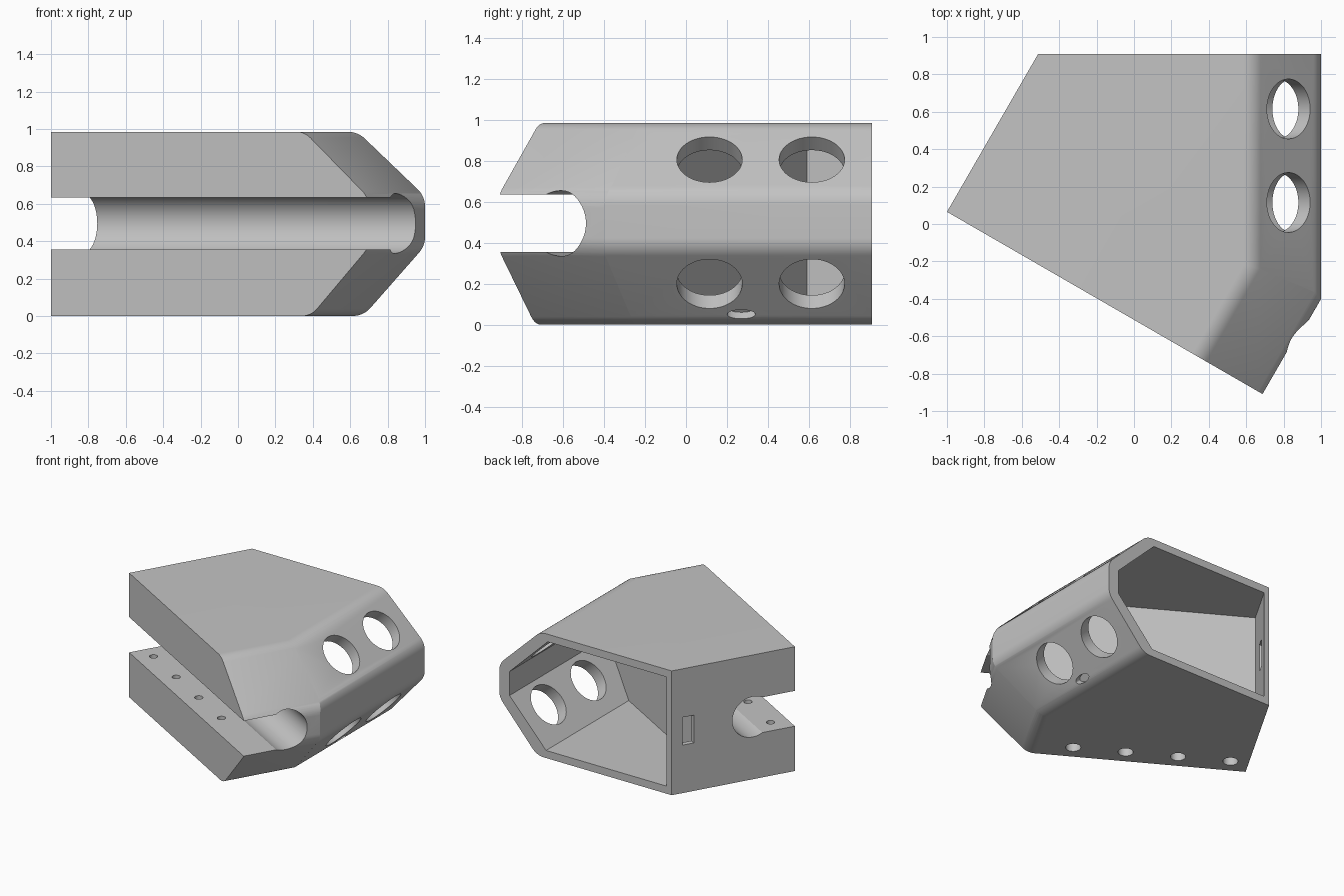
import bpy, bmesh, math
from mathutils import Matrix, Vector

cube = bpy.data.objects.get("Cube")
if cube:
    bpy.data.objects.remove(cube, do_unlink=True)

# Frame of the angled front wing: u along the front face, v inward
WING = Matrix.Translation((-1, 0.065, 0)) @ Matrix.Rotation(math.radians(-30), 4, "Z")
WORLD = Matrix.Identity(4)


def finish(name, bm, matrix):
    bm.transform(matrix)
    bmesh.ops.recalc_face_normals(bm, faces=bm.faces[:])
    mesh = bpy.data.meshes.new(name)
    bm.to_mesh(mesh)
    bm.free()
    ob = bpy.data.objects.new(name, mesh)
    bpy.context.collection.objects.link(ob)
    return ob


def fillet(corners, radius, steps=8):
    """Round every corner given as (a, z, True) with an arc."""
    out = []
    for i, (a, z, rounded) in enumerate(corners):
        p = Vector((a, z))
        if not rounded:
            out.append(p)
            continue
        d0 = (Vector(corners[i - 1][:2]) - p).normalized()
        d1 = (Vector(corners[(i + 1) % len(corners)][:2]) - p).normalized()
        half = d0.angle(d1) / 2
        center = p + (d0 + d1).normalized() * radius / math.sin(half)
        start = p + d0 * radius / math.tan(half) - center
        end = p + d1 * radius / math.tan(half) - center
        for k in range(steps + 1):
            t = k / steps
            out.append(center + (start * (1 - t) + end * t).normalized() * radius)
    return out


def prism(name, profile, near, far, matrix=WORLD):
    """Extrude an (a, z) profile along the second axis."""
    bm = bmesh.new()
    face = bm.faces.new([bm.verts.new((p[0], near, p[1])) for p in profile])
    new = bmesh.ops.extrude_face_region(bm, geom=[face])["geom"]
    verts = [g for g in new if isinstance(g, bmesh.types.BMVert)]
    bmesh.ops.translate(bm, verts=verts, vec=(0, far - near, 0))
    return finish(name, bm, matrix)


def box(name, a, b, z, matrix=WORLD):
    corners = [(a[0], z[0]), (a[1], z[0]), (a[1], z[1]), (a[0], z[1])]
    return prism(name, corners, b[0], b[1], matrix)


def cylinder(name, radius, depth, matrix, sides=48):
    bm = bmesh.new()
    bmesh.ops.create_cone(bm, cap_ends=True, segments=sides,
                          radius1=radius, radius2=radius, depth=depth)
    return finish(name, bm, matrix)


def combine(target, tool, operation="DIFFERENCE"):
    mod = target.modifiers.new("cut", "BOOLEAN")
    mod.operation, mod.object, mod.solver = operation, tool, "EXACT"
    bpy.context.view_layer.objects.active = target
    bpy.ops.object.modifier_apply(modifier=mod.name)
    bpy.data.objects.remove(tool, do_unlink=True)


# Body: straight chamfered prism met by the angled wing prism
HEIGHT = 0.985
side_profile = [(-1.3, 0, False), (0.67, 0, True), (1, 0.375, True),
                (1, 0.64, True), (0.64, HEIGHT, True), (-1.3, HEIGHT, False)]
REACH = 1.965
wing_profile = [(0, 0, False), (REACH - 0.36, 0, True), (REACH, 0.37, True),
                (REACH, 0.63, True), (REACH - 0.40, HEIGHT, True), (0, HEIGHT, False)]
body = prism("housing", fillet(side_profile, 0.13), -1.6, 0.91)
wing = prism("wing", fillet(wing_profile, 0.13), 0, 2.6, WING)
combine(body, wing, "INTERSECT")

# Hollow interior, open at the back
inner = [(-1.3, 0.06), (0.59, 0.06), (0.91, 0.41), (0.91, 0.60),
         (0.575, 0.925), (-1.3, 0.925)]
cavity = prism("cavity", inner, -1.5, 1.2)
combine(cavity, box("limit", (0.04, 3), (0.63, 3), (-1, 2), WING), "INTERSECT")
combine(body, cavity)

# Front slot ending in a round channel
combine(body, box("slot", (-0.3, 2.4), (-0.3, 0.335), (0.355, 0.635), WING))
channel = WING @ Matrix.Translation((1, 0.335, 0.495)) @ Matrix.Rotation(math.pi / 2, 4, "Y")
combine(body, cylinder("channel", 0.16, 3, channel, 64))

# Round openings in the upper and lower chamfers
up = Vector((0.345, 0, 0.36)).to_track_quat("Z", "Y").to_matrix().to_4x4()
down = Vector((0.375, 0, -0.33)).to_track_quat("Z", "Y").to_matrix().to_4x4()
for y in (0.115, 0.615):
    for x, z, turn in ((0.82, 0.80, up), (0.845, 0.20, down)):
        combine(body, cylinder("opening", 0.16, 0.34, Matrix.Translation((x, y, z)) @ turn))

# Counterbored screw holes through the lower lip
for i in range(4):
    spot = WING @ Matrix.Translation((0.135 + 0.385 * i, 0.13, 0))
    combine(body, cylinder("head", 0.055, 0.4, spot, 32))
    combine(body, cylinder("shank", 0.03, 0.9, spot, 32))

# Small slit in the lower chamfer and port in the side wall
slit = (Matrix.Translation((0.715, 0.27, 0.05)) @ down
        @ Matrix.Diagonal((1, 1, 1, 1)) @ Matrix.Scale(2.3, 4, down.to_3x3().transposed() @ Vector((0, 1, 0))))
combine(body, cylinder("slit", 0.03, 0.1, slit, 32))
combine(body, box("port", (-0.1, 0.2), (0.80, 0.89), (0.38, 0.60), WING))

# Colour and shading
grey = bpy.data.materials.new("light grey")
grey.use_nodes = True
colour = (0.55, 0.55, 0.55, 1)
grey.diffuse_color = colour
grey.node_tree.nodes["Principled BSDF"].inputs["Base Color"].default_value = colour
body.data.materials.clear()
body.data.materials.append(grey)
for poly in body.data.polygons:
    poly.material_index = 0
bpy.ops.object.select_all(action="DESELECT")
body.select_set(True)
bpy.context.view_layer.objects.active = body
bpy.ops.object.shade_smooth_by_angle(angle=math.radians(25))
